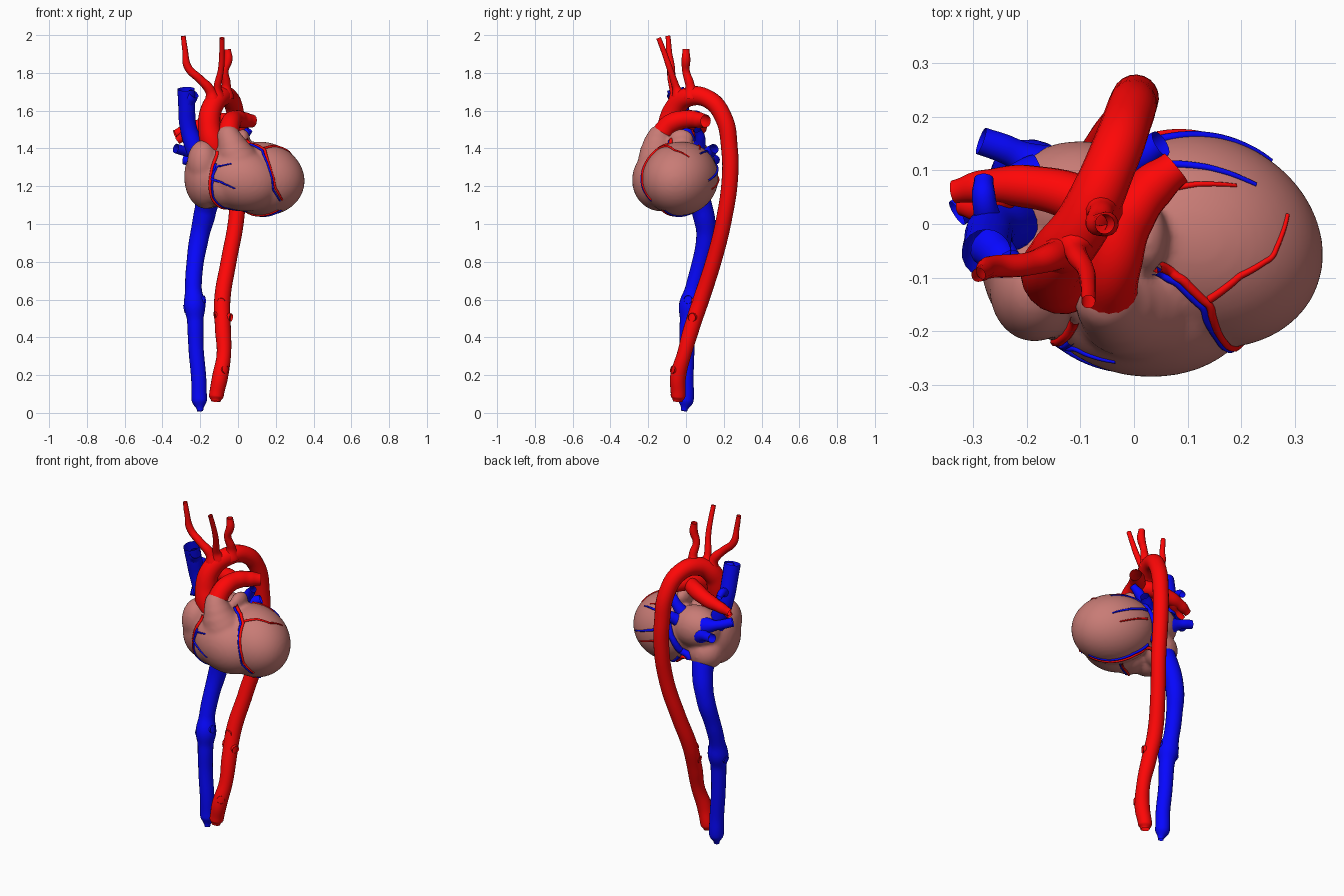
import bpy, bmesh
from mathutils import Vector, Matrix
from mathutils.bvhtree import BVHTree


def material(name, rgb):
    m = bpy.data.materials.new(name)
    m.diffuse_color = (*rgb, 1)
    return m


RED = material("artery_red", (1.0, 0.002, 0.002))
BLUE = material("vein_blue", (0.002, 0.002, 1.0))
PINK = material("muscle_pink", (0.58, 0.2, 0.18))


def tube(name, mat, pts, sides=5):
    """Smooth open vessel through (x, y, z, radius) points."""
    cu = bpy.data.curves.new(name, 'CURVE')
    cu.dimensions = '3D'
    cu.bevel_depth = 1
    cu.bevel_resolution = sides
    cu.resolution_u = 8
    cu.materials.append(mat)
    sp = cu.splines.new('BEZIER')
    sp.bezier_points.add(len(pts) - 1)
    sp.radius_interpolation = 'EASE'
    for bp, p in zip(sp.bezier_points, pts):
        bp.co = p[:3]
        bp.radius = p[3]
        bp.handle_left_type = bp.handle_right_type = 'AUTO'
    sp.use_smooth = True
    ob = bpy.data.objects.new(name, cu)
    bpy.context.collection.objects.link(ob)
    return ob


# Heart muscle: overlapping ellipsoids (centre, radii, long axis) fused and smoothed
LOBES = [
    ((0.125, -0.03, 1.24), (0.235, 0.195, 0.195), (0.9, -0.4, -0.18)),    # left ventricle
    ((0.02, -0.13, 1.235), (0.21, 0.155, 0.165), (1, -0.1, -0.25)),       # right ventricle
    ((-0.07, -0.12, 1.21), (0.12, 0.13, 0.13), (1, 0, 0)),
    ((0.00, -0.145, 1.33), (0.11, 0.11, 0.11), (1, 0, 0)),                # outflow cone
    ((-0.015, -0.15, 1.37), (0.095, 0.097, 0.09), (1, 0, 0)),
    ((-0.03, -0.15, 1.41), (0.078, 0.082, 0.08), (1, 0, 0)),
    ((-0.042, -0.147, 1.44), (0.068, 0.070, 0.07), (1, 0, 0)),
    ((-0.05, -0.14, 1.465), (0.062, 0.062, 0.06), (1, 0, 0)),
    ((-0.17, -0.07, 1.25), (0.115, 0.145, 0.17), (1, 0, 0)),              # right atrium
    ((-0.185, -0.12, 1.32), (0.085, 0.10, 0.125), (1, 0, 0)),
    ((-0.16, 0.03, 1.18), (0.10, 0.10, 0.10), (1, 0, 0)),
    ((-0.10, 0.04, 1.32), (0.15, 0.115, 0.12), (1, 0, 0)),                # left atrium
    ((0.025, -0.025, 1.45), (0.038, 0.066, 0.052), (1, 0, 0)),            # left appendage
]
bm = bmesh.new()
for c, r, axis in LOBES:
    rot = Vector(axis).to_track_quat('X', 'Z').to_matrix().to_4x4()
    bmesh.ops.create_icosphere(bm, subdivisions=4, radius=1,
                               matrix=Matrix.Translation(c) @ rot @ Matrix.Diagonal((*r, 1)))
me = bpy.data.meshes.new("heart_muscle")
bm.to_mesh(me)
bm.free()
me.materials.append(PINK)
heart = bpy.data.objects.new("heart_muscle", me)
bpy.context.collection.objects.link(heart)
rm = heart.modifiers.new("fuse", 'REMESH')
rm.mode = 'VOXEL'
rm.voxel_size = 0.01
rm.use_smooth_shade = True
sm = heart.modifiers.new("soften", 'SMOOTH')
sm.factor = 0.5
sm.iterations = 10

# Aorta from root over the arch and down
tube("aorta", RED, [
    (-0.09, -0.08, 1.33, .06), (-0.13, -0.10, 1.42, .068), (-0.152, -0.09, 1.52, .06),
    (-0.14, -0.06, 1.61, .056), (-0.09, 0.01, 1.672, .052), (-0.04, 0.12, 1.66, .048),
    (-0.01, 0.20, 1.56, .046), (0.0, 0.23, 1.40, .044), (0.003, 0.233, 1.25, .043),
    (-0.01, 0.20, 1.02, .042), (-0.05, 0.145, 0.80, .042), (-0.083, 0.08, 0.60, .043),
    (-0.08, 0.03, 0.45, .042), (-0.075, -0.01, 0.31, .038), (-0.095, -0.042, 0.19, .042),
    (-0.115, -0.042, 0.09, .039), (-0.118, -0.045, 0.06, .025)], 8)

# Arch branches
tube("right_arch_branch", RED, [(-0.13, -0.05, 1.64, .045), (-0.15, -0.06, 1.71, .027),
     (-0.20, -0.075, 1.765, .022), (-0.265, -0.08, 1.83, .021), (-0.28, -0.09, 1.92, .015),
     (-0.29, -0.095, 1.995, .013)])
tube("middle_arch_branch", RED, [(-0.11, -0.03, 1.66, .045), (-0.108, -0.055, 1.73, .02),
     (-0.09, -0.085, 1.82, .016), (-0.085, -0.12, 1.92, .014), (-0.085, -0.145, 1.985, .013)])
tube("left_arch_branch", RED, [(-0.07, 0.03, 1.67, .05), (-0.062, 0.02, 1.74, .024),
     (-0.07, 0.0, 1.81, .020), (-0.052, 0.0, 1.87, .023), (-0.055, 0.0, 1.925, .018)])

# Pulmonary arteries
tube("pulmonary_trunk", RED, [(-0.05, -0.135, 1.47, .055), (-0.04, -0.08, 1.53, .053),
     (-0.01, 0.01, 1.555, .048), (0.03, 0.065, 1.55, .043), (0.078, 0.105, 1.545, .034)], 7)
tube("right_pulmonary_artery", RED, [(-0.01, -0.01, 1.55, .04), (-0.10, 0.045, 1.54, .045),
     (-0.20, 0.07, 1.515, .04), (-0.28, 0.07, 1.495, .031), (-0.335, 0.06, 1.475, .022)], 7)
tube("right_pulmonary_branch", RED, [(-0.23, 0.065, 1.50, .03), (-0.28, 0.03, 1.47, .025),
     (-0.32, 0.035, 1.44, .02)])

# Great veins
tube("upper_great_vein", BLUE, [(-0.275, -0.055, 1.715, .046), (-0.272, -0.035, 1.63, .045),
     (-0.265, -0.01, 1.52, .045), (-0.235, 0.0, 1.42, .05), (-0.20, 0.0, 1.32, .05)], 7)
tube("upper_vein_left_stub", BLUE, [(-0.27, -0.04, 1.64, .04), (-0.25, -0.06, 1.67, .035),
     (-0.235, -0.075, 1.69, .03)])
tube("upper_vein_back_stub", BLUE, [(-0.27, 0.0, 1.55, .025), (-0.28, 0.05, 1.58, .022),
     (-0.28, 0.085, 1.56, .018)])
tube("lower_great_vein", BLUE, [(-0.16, 0.06, 1.14, .065), (-0.175, 0.09, 1.06, .058),
     (-0.205, 0.105, 0.93, .051), (-0.23, 0.07, 0.77, .045), (-0.236, 0.04, 0.66, .044),
     (-0.23, 0.02, 0.57, .057), (-0.226, 0.01, 0.48, .043), (-0.222, 0.005, 0.34, .04),
     (-0.208, 0.0, 0.18, .04), (-0.205, 0.0, 0.07, .041), (-0.20, -0.01, 0.01, .016)], 8)

# Pulmonary veins
for i, pts in enumerate([
    [(-0.18, 0.08, 1.36, .05), (-0.26, 0.065, 1.38, .027), (-0.33, 0.02, 1.40, .026)],
    [(-0.16, 0.09, 1.31, .055), (-0.23, 0.135, 1.33, .027), (-0.285, 0.155, 1.34, .026)],
    [(-0.03, 0.06, 1.38, .04), (0.02, 0.075, 1.45, .028), (0.06, 0.06, 1.50, .02)],
    [(-0.04, 0.08, 1.34, .045), (0.01, 0.125, 1.38, .032), (0.05, 0.15, 1.40, .026)],
]):
    tube(f"pulmonary_vein_{i + 1}", BLUE, pts)

# Short cut branch stubs on the abdominal vessels
for i, (mat, a, b) in enumerate([
    (RED, (-0.085, 0.075, 0.59), (-0.09, 0.033, 0.585)),
    (RED, (-0.08, 0.05, 0.51), (-0.036, 0.03, 0.505)),
    (RED, (-0.08, 0.05, 0.52), (-0.124, 0.04, 0.515)),
    (RED, (-0.09, -0.035, 0.22), (-0.065, -0.072, 0.23)),
    (BLUE, (-0.23, 0.02, 0.59), (-0.174, 0.01, 0.60)),
    (BLUE, (-0.23, 0.02, 0.56), (-0.287, 0.02, 0.55)),
]):
    tube(f"vessel_stub_{i + 1}", mat, [(*a, .03), (*b, .022)])

# Coronary vessels: rough paths snapped onto the heart surface
deps = bpy.context.evaluated_depsgraph_get()
tree = BVHTree.FromObject(heart, deps)


def coronary(name, mat, pts, r, shift=(0, 0, 0)):
    out = []
    v = [Vector(p) + Vector(shift) for p in pts]
    n = 4
    for k in range((len(v) - 1) * n + 1):
        i = min(k // n, len(v) - 2)
        co, nor, _, _ = tree.find_nearest(v[i].lerp(v[i + 1], k / n - i))
        taper = 1 - 0.5 * k / ((len(v) - 1) * n)
        out.append((*(co + nor * r * 0.1), r * taper))
    tube(name, mat, out, 2)


front = [(0.04, -0.08, 1.45), (0.09, -0.11, 1.43), (0.14, -0.15, 1.39),
         (0.16, -0.20, 1.29), (0.20, -0.23, 1.19), (0.25, -0.22, 1.10)]
right = [(-0.10, -0.17, 1.38), (-0.13, -0.21, 1.31), (-0.155, -0.23, 1.22),
         (-0.15, -0.21, 1.12), (-0.08, -0.15, 1.06), (0.03, -0.06, 1.04)]
under = [(-0.06, 0.10, 1.12), (0.02, 0.05, 1.06), (0.12, -0.06, 1.04), (0.22, -0.14, 1.05)]
coronary("front_coronary_artery", RED, front, .010)
coronary("front_coronary_vein", BLUE, front, .008, (-0.012, 0, -0.01))
coronary("front_coronary_branch", RED,
         [(0.14, -0.14, 1.40), (0.20, -0.10, 1.42), (0.25, -0.06, 1.38), (0.27, 0.01, 1.34)], .008)
coronary("right_coronary_artery", RED, right, .010)
coronary("right_coronary_vein", BLUE, right[1:], .007, (0.012, -0.01, 0.01))
coronary("right_upper_vein", BLUE,
         [(-0.15, -0.24, 1.25), (-0.12, -0.25, 1.31), (-0.04, -0.28, 1.33)], .007)
coronary("right_lower_vein", BLUE,
         [(-0.15, -0.23, 1.24), (-0.10, -0.27, 1.22), (-0.02, -0.30, 1.18)], .007)
coronary("lower_coronary_artery", RED, under, .010)
coronary("lower_coronary_vein", BLUE, under, .010, (0.02, 0.015, 0))
coronary("side_coronary_artery", RED,
         [(0.05, 0.07, 1.43), (0.12, 0.08, 1.42), (0.19, 0.07, 1.39)], .007)
coronary("side_coronary_vein", BLUE,
         [(0.05, 0.12, 1.39), (0.14, 0.11, 1.39), (0.22, 0.065, 1.36)], .008)
coronary("back_coronary_vein", BLUE,
         [(0.03, 0.17, 1.32), (0.12, 0.18, 1.29), (0.19, 0.16, 1.26), (0.25, 0.11, 1.23)], .009)
coronary("back_coronary_branch", RED,
         [(0.04, 0.18, 1.25), (0.12, 0.18, 1.22), (0.22, 0.14, 1.18)], .007)
coronary("coronary_sinus", BLUE, [(-0.08, 0.12, 1.14), (-0.05, 0.15, 1.20), (-0.01, 0.16, 1.28),
         (0.02, 0.15, 1.36), (0.03, 0.12, 1.41)], .022)
